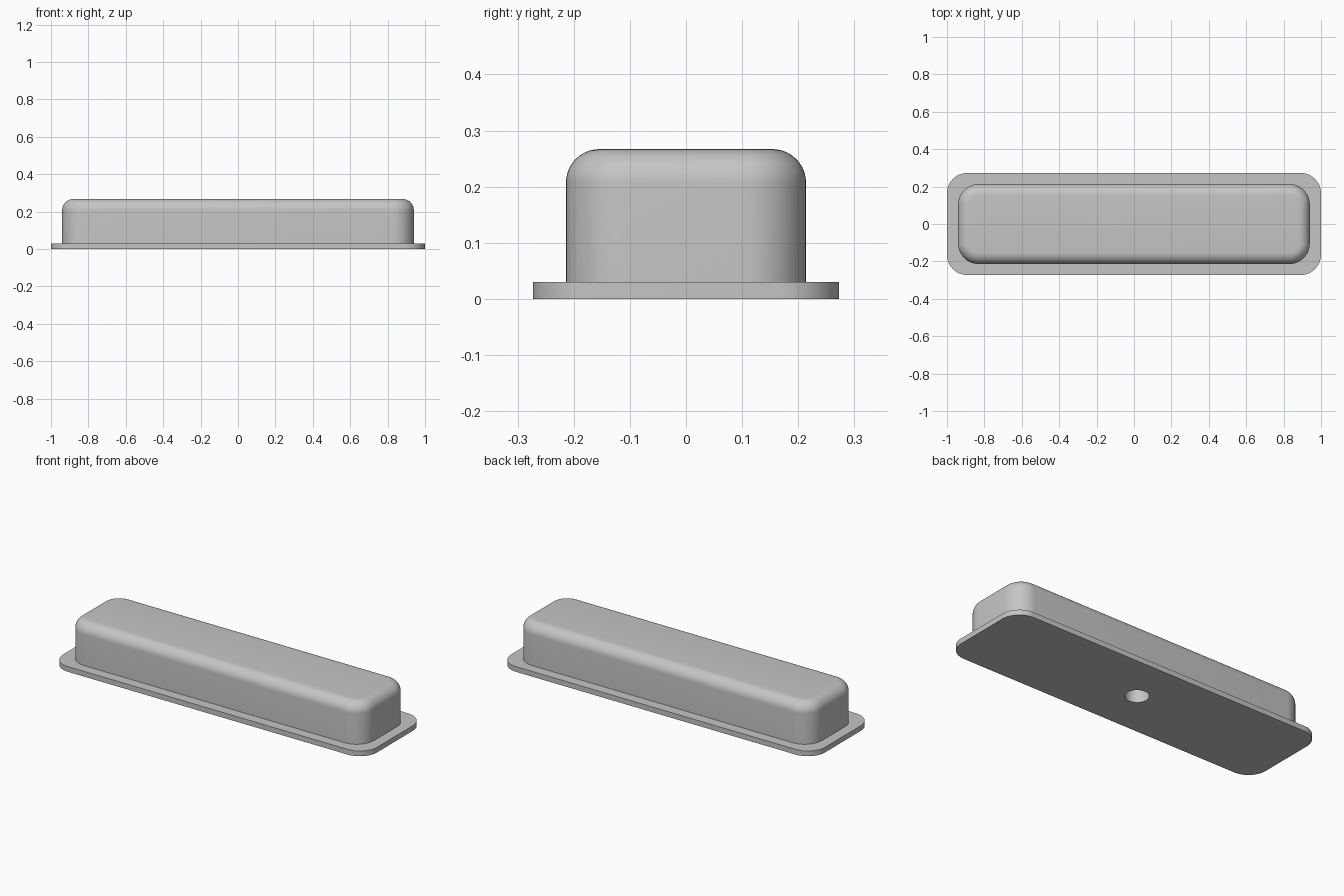
import bpy, bmesh, math

if "Cube" in bpy.data.objects:
    bpy.data.objects.remove(bpy.data.objects["Cube"], do_unlink=True)

# Sizes
FLANGE = (1.0, 0.273, 0.11)      # half length, half width, corner radius
BODY = (0.94, 0.214, 0.11)
FLANGE_TOP, HEIGHT, FILLET = 0.03, 0.267, 0.06
CORNER_STEPS, FILLET_STEPS = 12, 10

grey = bpy.data.materials.new("plain grey")
grey.use_nodes = True
colour = (0.56, 0.56, 0.56, 1)
grey.diffuse_color = colour
grey.node_tree.nodes["Principled BSDF"].inputs["Base Color"].default_value = colour


def rounded_loop(bm, size, z, inset=0.0):
    """Ring of vertices around a rounded rectangle."""
    hx, hy, r = size
    ring = []
    for quarter, (sx, sy) in enumerate([(1, 1), (-1, 1), (-1, -1), (1, -1)]):
        for i in range(CORNER_STEPS + 1):
            a = (quarter + i / CORNER_STEPS) * math.pi / 2
            x = sx * (hx - r) + (r - inset) * math.cos(a)
            y = sy * (hy - r) + (r - inset) * math.sin(a)
            ring.append(bm.verts.new((x, y, z)))
    return ring


# Housing: flange, straight walls and rounded top edge as one solid
bm = bmesh.new()
rings = [rounded_loop(bm, FLANGE, 0), rounded_loop(bm, FLANGE, FLANGE_TOP),
         rounded_loop(bm, BODY, FLANGE_TOP)]
for i in range(FILLET_STEPS + 1):
    a = i / FILLET_STEPS * math.pi / 2
    rings.append(rounded_loop(bm, BODY, HEIGHT - FILLET * (1 - math.sin(a)),
                              FILLET * (1 - math.cos(a))))
for low, high in zip(rings, rings[1:]):
    for i in range(len(low)):
        j = (i + 1) % len(low)
        bm.faces.new((low[i], low[j], high[j], high[i]))
bm.faces.new(rings[-1])
bm.faces.new(rings[0][::-1])
mesh = bpy.data.meshes.new("housing")
bm.to_mesh(mesh)
bm.free()
mesh.materials.append(grey)
housing = bpy.data.objects.new("housing", mesh)
bpy.context.collection.objects.link(housing)

# Blind round hole in the underside
bpy.ops.mesh.primitive_cylinder_add(vertices=48, radius=0.062, depth=0.3,
                                    location=(-0.02, 0, 0))
cutter = bpy.context.object
cutter.name = "hole_cutter"
cutter.hide_render = True
cutter.data.materials.append(grey)
cut = housing.modifiers.new("underside hole", 'BOOLEAN')
cut.operation = 'DIFFERENCE'
cut.solver = 'EXACT'
cut.object = cutter

bpy.ops.object.select_all(action='DESELECT')
housing.select_set(True)
bpy.context.view_layer.objects.active = housing
bpy.ops.object.modifier_apply(modifier=cut.name)
bpy.data.objects.remove(cutter, do_unlink=True)
bpy.ops.object.shade_smooth_by_angle(angle=math.radians(30))
